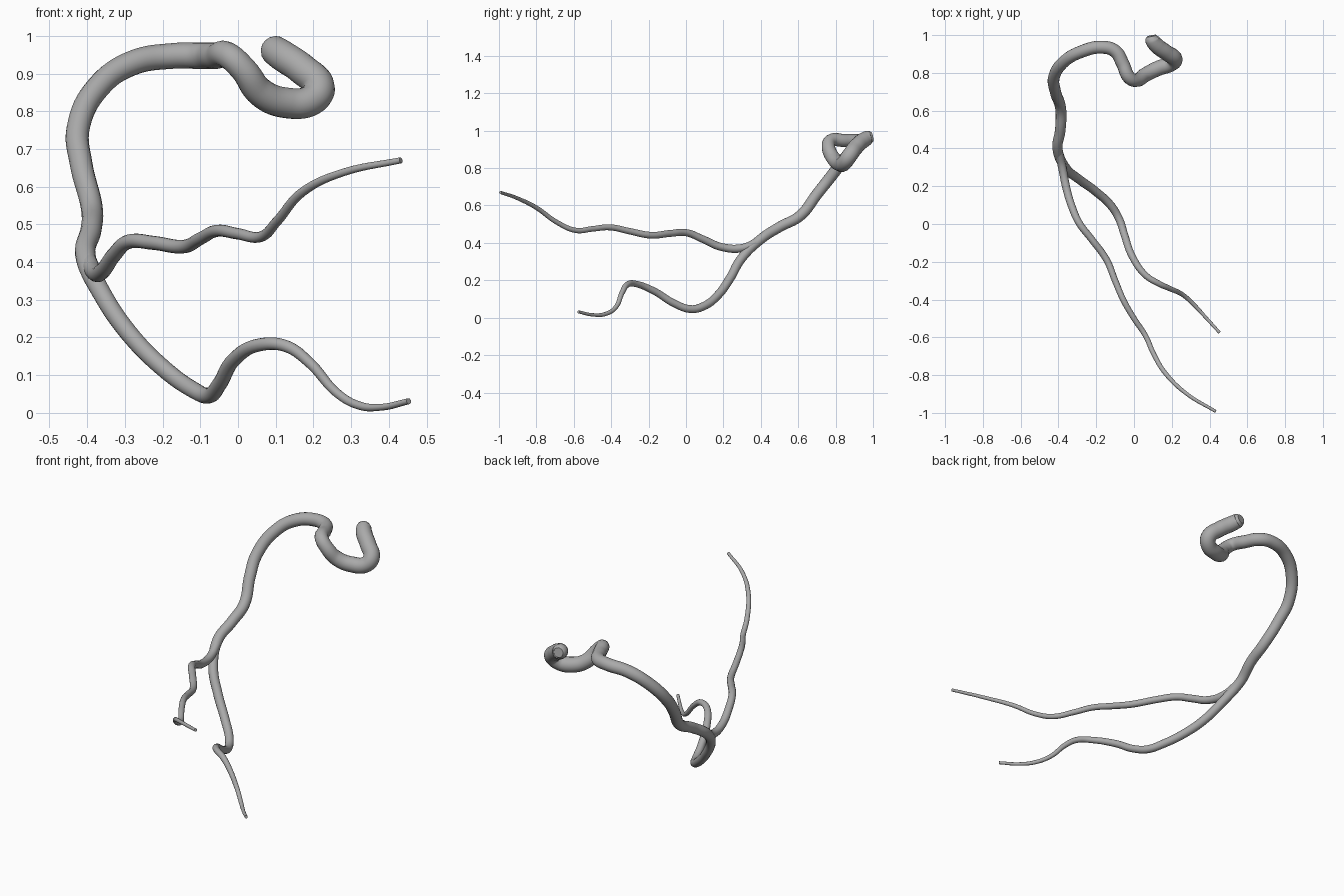
import bpy

# Mid grey for the whole model
grey = bpy.data.materials.new("mid_grey")
grey.diffuse_color = (0.4, 0.4, 0.4, 1.0)


def tube(name, pts):
    """Smooth tapered tube through (x, y, z, radius) points."""
    cu = bpy.data.curves.new(name, 'CURVE')
    cu.dimensions = '3D'
    cu.bevel_depth = 1.0
    cu.bevel_resolution = 6
    cu.resolution_u = 8
    cu.use_fill_caps = True
    cu.materials.append(grey)
    sp = cu.splines.new('BEZIER')
    sp.bezier_points.add(len(pts) - 1)
    for bp, (x, y, z, r) in zip(sp.bezier_points, pts):
        bp.co = (x, y, z)
        bp.radius = r
        bp.handle_left_type = bp.handle_right_type = 'AUTO'
    ob = bpy.data.objects.new(name, cu)
    bpy.context.collection.objects.link(ob)
    bpy.ops.object.select_all(action='DESELECT')
    ob.select_set(True)
    bpy.context.view_layer.objects.active = ob
    bpy.ops.object.convert(target='MESH')
    bpy.ops.object.shade_smooth_by_angle()
    return bpy.context.object


# Main trunk with the hooked, rounded upper end, running into the lower branch
tube("trunk_and_lower_branch", [
    (0.093, 0.996, 0.965, 0.026), (0.097, 0.976, 0.962, 0.039),
    (0.12, 0.945, 0.946, 0.042), (0.17, 0.908, 0.912, 0.042),
    (0.215, 0.872, 0.863, 0.042), (0.195, 0.848, 0.830, 0.041),
    (0.13, 0.825, 0.822, 0.041), (0.06, 0.79, 0.850, 0.039),
    (0.015, 0.762, 0.91, 0.036), (-0.025, 0.775, 0.947, 0.035),
    (-0.06, 0.85, 0.947, 0.035), (-0.10, 0.915, 0.947, 0.035),
    (-0.17, 0.936, 0.947, 0.034), (-0.28, 0.912, 0.928, 0.033),
    (-0.37, 0.86, 0.865, 0.032), (-0.424, 0.775, 0.755, 0.031),
    (-0.416, 0.70, 0.66, 0.03), (-0.388, 0.61, 0.545, 0.029),
    (-0.39, 0.50, 0.485, 0.028), (-0.405, 0.40, 0.42, 0.027),
    (-0.36, 0.295, 0.315, 0.025), (-0.29, 0.236, 0.212, 0.024),
    (-0.20, 0.17, 0.12, 0.023), (-0.12, 0.095, 0.062, 0.022),
    (-0.078, 0.025, 0.046, 0.021), (-0.05, -0.06, 0.075, 0.02),
    (-0.01, -0.17, 0.142, 0.019), (0.06, -0.27, 0.181, 0.017),
    (0.13, -0.315, 0.176, 0.016), (0.19, -0.342, 0.133, 0.014),
    (0.26, -0.376, 0.055, 0.012), (0.32, -0.43, 0.02, 0.011),
    (0.38, -0.495, 0.015, 0.009), (0.453, -0.575, 0.031, 0.008),
])

# Upper branch forking off the trunk
tube("upper_branch", [
    (-0.40, 0.39, 0.410, 0.022), (-0.38, 0.30, 0.372, 0.022),
    (-0.358, 0.19, 0.378, 0.021), (-0.328, 0.09, 0.42, 0.02),
    (-0.29, 0.005, 0.454, 0.019), (-0.225, -0.08, 0.451, 0.0185),
    (-0.145, -0.19, 0.441, 0.018), (-0.10, -0.30, 0.462, 0.017),
    (-0.055, -0.405, 0.483, 0.016), (0.0, -0.50, 0.475, 0.015),
    (0.06, -0.59, 0.467, 0.014), (0.105, -0.69, 0.51, 0.013),
    (0.17, -0.795, 0.585, 0.012), (0.28, -0.90, 0.638, 0.010),
    (0.432, -0.992, 0.67, 0.008),
])
